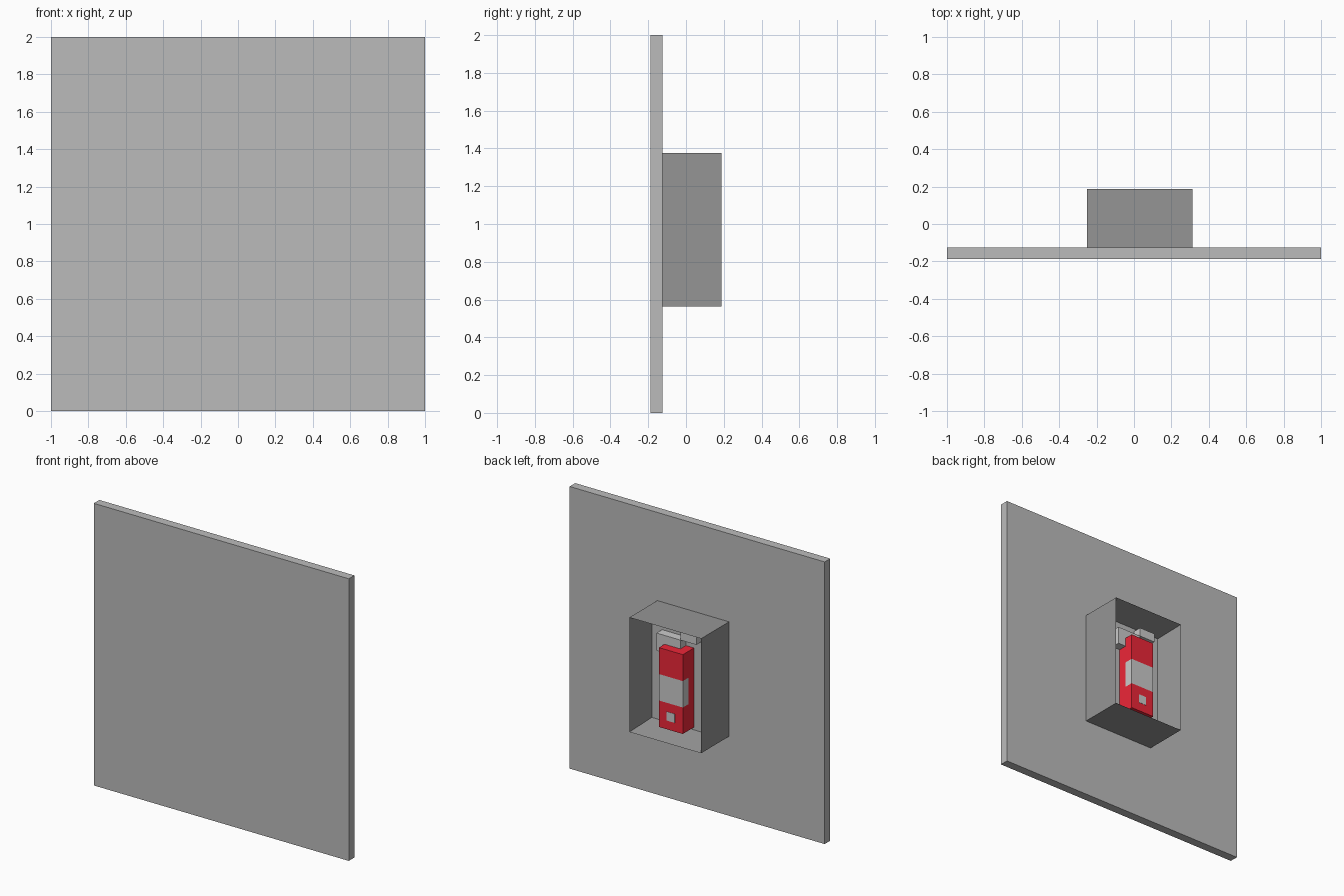
import bpy, bmesh

if "Cube" in bpy.data.objects:
    bpy.data.objects.remove(bpy.data.objects["Cube"])

U = 1 / 16  # modelling grid unit


def material(name, rgb):
    m = bpy.data.materials.new(name)
    m.diffuse_color = (*rgb, 1)
    m.use_nodes = True
    m.node_tree.nodes["Principled BSDF"].inputs["Base Color"].default_value = m.diffuse_color
    return m


RED = material("red_paint", (0.85, 0.02, 0.04))
DARK = material("dark_grey", (0.3, 0.3, 0.3))
MID = material("wall_grey", (0.5, 0.5, 0.5))
LIGHT = material("light_grey", (0.68, 0.68, 0.68))


def prism(name, outline, z0, z1, mat):
    """Extrude an anticlockwise (x, y) outline from z0 to z1, all in grid units."""
    bm = bmesh.new()
    base = bm.faces.new([bm.verts.new((x * U, y * U, z0 * U)) for x, y in outline])
    top = bmesh.ops.extrude_face_region(bm, geom=[base], use_keep_orig=True)
    moved = [v for v in top["geom"] if isinstance(v, bmesh.types.BMVert)]
    bmesh.ops.translate(bm, verts=moved, vec=(0, 0, (z1 - z0) * U))
    bmesh.ops.recalc_face_normals(bm, faces=bm.faces)
    mesh = bpy.data.meshes.new(name)
    bm.to_mesh(mesh)
    bm.free()
    mesh.materials.append(mat)
    ob = bpy.data.objects.new(name, mesh)
    bpy.context.collection.objects.link(ob)
    return ob


def box(name, x, y, z, mat):
    return prism(name, [(x[0], y[0]), (x[1], y[0]), (x[1], y[1]), (x[0], y[1])], *z, mat)


# Wall panel
box("wall_panel", (-16, 16), (-3, -2), (0, 32), MID)

# Cabinet: a block with its open side inset and pushed in to form the recess
cabinet = box("cabinet", (-4, 5), (-2, 3), (9, 22), DARK)
cabinet.data.materials.append(MID)
bm = bmesh.new()
bm.from_mesh(cabinet.data)
bm.normal_update()
front = max(bm.faces, key=lambda f: f.normal.y)
bmesh.ops.inset_individual(bm, faces=[front], thickness=U)
bmesh.ops.translate(bm, verts=front.verts, vec=(0, -3 * U, 0))
front.material_index = 1
bm.to_mesh(cabinet.data)
bm.free()

# Extinguisher tank, with a label band wrapped round the exposed half
X = (-1, 2)
box("tank_lower", X, (0, 2), (10, 13), RED)
box("tank_middle", X, (0, 1), (13, 16), RED)
box("label_band", X, (1, 2), (13, 16), LIGHT)
box("tank_upper", X, (0, 2), (16, 18), RED)

# Raised L-shaped top, leaving a notch for the handle
prism("tank_rim", [(-1, 0), (0, 0), (0, 1), (2, 1), (2, 2), (-1, 2)], 18, 19, RED)

# Small square tag
box("tag", (0, 1), (1.98, 2.03), (11, 12), LIGHT)

# Handle and lever
box("handle", (0, 3), (0, 1), (18, 20), LIGHT)
box("lever", (-2, 0), (0, 1), (20, 21), LIGHT)
